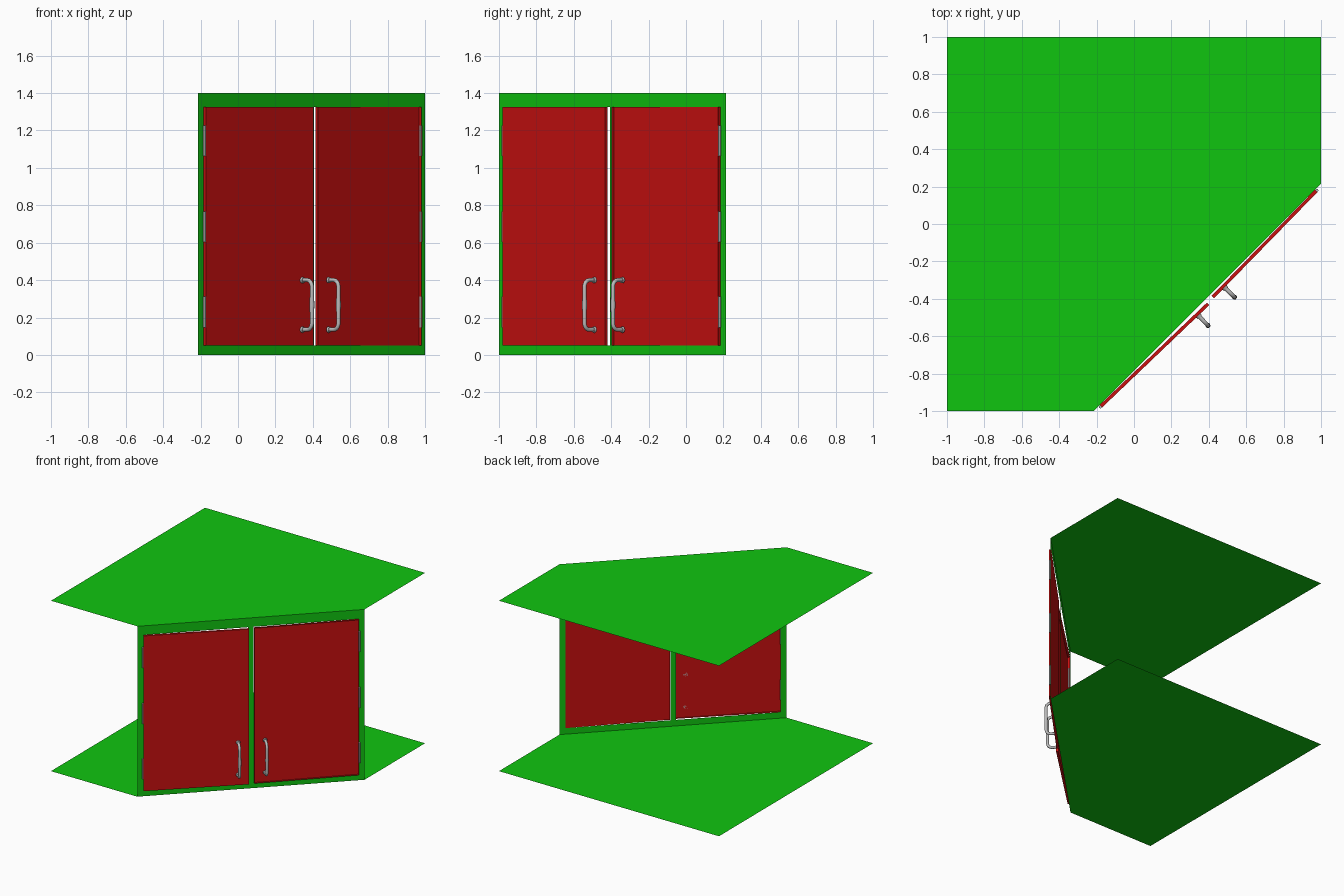
import bpy, bmesh, math
from mathutils import Matrix, Vector

cube = bpy.data.objects.get("Cube")
if cube:
    bpy.data.objects.remove(cube, do_unlink=True)


def material(name, color):
    mat = bpy.data.materials.new(name)
    mat.use_nodes = True
    rgba = (*color, 1)
    mat.diffuse_color = rgba
    mat.node_tree.nodes["Principled BSDF"].inputs["Base Color"].default_value = rgba
    return mat


green = material("carcass_green", (0.005, 0.56, 0.005))
red = material("door_red", (0.58, 0.005, 0.005))
steel = material("hardware_grey", (0.5, 0.5, 0.5))

HEIGHT = 1.4
CUT = 0.215                      # where the diagonal front meets the sides
WIDTH = (1 + CUT) * math.sqrt(2)  # length of the diagonal front
DOOR_W, DOOR_T = 0.793, 0.018
STILE = 0.045
Z0, Z1 = 0.05, 1.325             # door bottom and top

# Frame of the diagonal front: x along it, -y outward
FRONT = Matrix.Translation((-CUT, -1, 0)) @ Matrix.Rotation(math.pi / 4, 4, "Z")


def add_mesh(name, bm, mat, matrix=None, smooth=False):
    mesh = bpy.data.meshes.new(name)
    bm.to_mesh(mesh)
    bm.free()
    mesh.materials.append(mat)
    obj = bpy.data.objects.new(name, mesh)
    bpy.context.collection.objects.link(obj)
    if matrix is not None:
        obj.matrix_world = matrix
    if smooth:
        bpy.ops.object.select_all(action="DESELECT")
        obj.select_set(True)
        bpy.context.view_layer.objects.active = obj
        bpy.ops.object.shade_smooth_by_angle()
    return obj


# Top and bottom boards: thin five-sided sheets
def board(name, z):
    bm = bmesh.new()
    outline = [(-1, -1), (-CUT, -1), (1, CUT), (1, 1), (-1, 1)]
    bm.faces.new([bm.verts.new((x, y, z)) for x, y in outline])
    add_mesh(name, bm, green)


board("bottom_board", 0)
board("top_board", HEIGHT)

# Face frame: a grid sheet with two door openings left out
xs = [0, STILE, STILE + DOOR_W, WIDTH - STILE - DOOR_W, WIDTH - STILE, WIDTH]
zs = [0, Z0, Z1, HEIGHT]
bm = bmesh.new()
grid = [[bm.verts.new((x, 0, z)) for z in zs] for x in xs]
for i in range(len(xs) - 1):
    for j in range(len(zs) - 1):
        if j == 1 and i in (1, 3):
            continue
        bm.faces.new((grid[i][j], grid[i + 1][j], grid[i + 1][j + 1], grid[i][j + 1]))
add_mesh("face_frame", bm, green, FRONT)


# Door: a shallow tray, hollow at the back
def door(name, matrix, side):
    bm = bmesh.new()
    bmesh.ops.create_cube(bm, size=1)
    for v in bm.verts:
        v.co = Vector((side * (v.co.x + 0.5) * DOOR_W,
                       (v.co.y - 0.5) * DOOR_T,
                       Z0 + (v.co.z + 0.5) * (Z1 - Z0)))
    bmesh.ops.recalc_face_normals(bm, faces=bm.faces)
    back = [f for f in bm.faces if f.normal.y > 0.9]
    bmesh.ops.delete(bm, geom=back, context="FACES")
    add_mesh(name, bm, red, matrix)


# Handle: a rounded tube, a little fuller in the middle, with two end collars
def handle(name, matrix, x):
    low, high, out, r = 0.135, 0.4, -0.092, 0.035
    mid = (low + high) / 2
    path = [(-DOOR_T, low)]
    for k in range(6):
        a = k / 5 * math.pi / 2
        path.append((out + r - r * math.sin(a), low + r - r * math.cos(a)))
    path += [(out, mid - 0.05), (out, mid)]
    path += [(y, 2 * mid - z) for y, z in reversed(path[:-1])]
    curve = bpy.data.curves.new(name, "CURVE")
    curve.dimensions = "3D"
    curve.bevel_depth = 0.011
    curve.bevel_resolution = 3
    curve.use_fill_caps = True
    spline = curve.splines.new("POLY")
    spline.points.add(len(path) - 1)
    for point, (y, z) in zip(spline.points, path):
        point.co = (x, y, z, 1)
        point.radius = 1.25 if abs(z - mid) < 0.01 else 1
    curve.materials.append(steel)
    obj = bpy.data.objects.new(name, curve)
    bpy.context.collection.objects.link(obj)
    obj.matrix_world = matrix

    bm = bmesh.new()
    for z in (low, high):
        place = Matrix.Translation((x, -DOOR_T - 0.006, z)) @ Matrix.Rotation(math.pi / 2, 4, "X")
        bmesh.ops.create_cone(bm, cap_ends=True, segments=16, radius1=0.017,
                              radius2=0.014, depth=0.012, matrix=place)
    add_mesh(name + "_collars", bm, steel, matrix, smooth=True)


# Hinges: three upright knuckles on the outer door edge
def hinges(name, matrix, side):
    bm = bmesh.new()
    for z in (0.23, 0.685, 1.145):
        bmesh.ops.create_cone(bm, cap_ends=True, segments=12, radius1=0.008, radius2=0.008,
                              depth=0.165, matrix=Matrix.Translation((-side * 0.004, -0.009, z)))
    add_mesh(name, bm, steel, matrix, smooth=True)


# Both doors stand very slightly ajar
for label, side, hinge_x, gap in (("right", 1, STILE, 0.018),
                                  ("left", -1, WIDTH - STILE, 0.01)):
    turn = Matrix.Rotation(-side * gap / DOOR_W, 4, "Z")
    place = FRONT @ Matrix.Translation((hinge_x, 0, 0)) @ turn
    door(label + "_door", place, side)
    handle(label + "_handle", place, side * 0.712)
    hinges(label + "_hinges", place, side)
